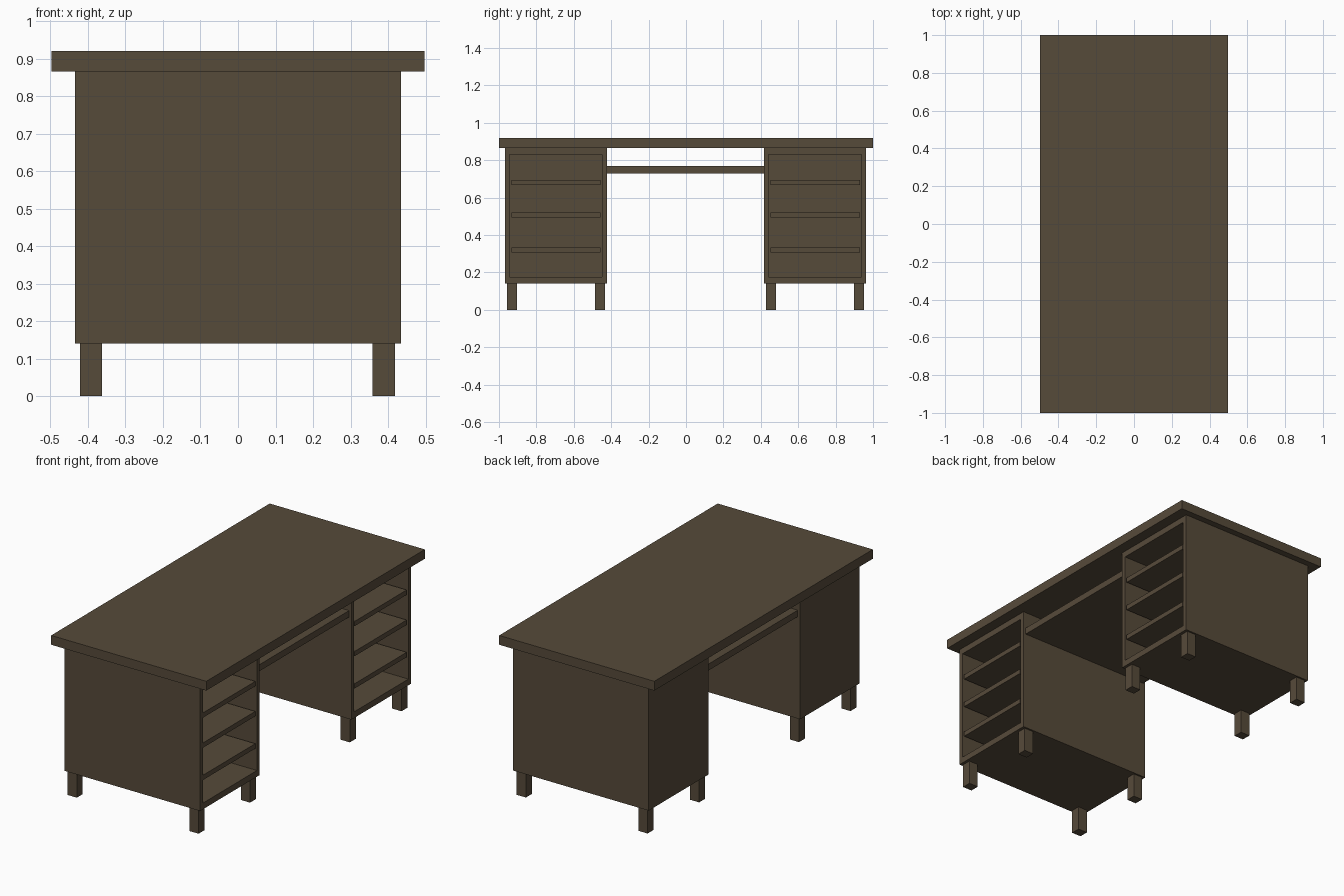
import bpy, bmesh

if "Cube" in bpy.data.objects:
    bpy.data.objects.remove(bpy.data.objects["Cube"])

wood = bpy.data.materials.new("dark wood")
wood.diffuse_color = (0.094, 0.069, 0.042, 1)
wood.use_nodes = True
wood.node_tree.nodes["Principled BSDF"].inputs["Base Color"].default_value = wood.diffuse_color


def finish(name, bm):
    bmesh.ops.recalc_face_normals(bm, faces=bm.faces[:])
    me = bpy.data.meshes.new(name)
    bm.to_mesh(me)
    bm.free()
    me.materials.append(wood)
    ob = bpy.data.objects.new(name, me)
    bpy.context.collection.objects.link(ob)
    return ob


def box_bm(x, y, z):
    bm = bmesh.new()
    bmesh.ops.create_cube(bm, size=1)
    for v in bm.verts:
        v.co = [r[0] if c < 0 else r[1] for c, r in zip(v.co, (x, y, z))]
    return bm


def box(name, x, y, z):
    return finish(name, box_bm(x, y, z))


def carcass(name, x, y, z, wall_y, wall_z, back):
    """Hollow cabinet body, open towards +x."""
    bm = box_bm(x, y, z)
    face = max(bm.faces, key=lambda f: f.calc_center_median().x)
    bmesh.ops.inset_region(bm, faces=[face], thickness=0.01)
    cy, cz = sum(y) / 2, sum(z) / 2
    for v in face.verts:
        v.co.y = y[0] + wall_y if v.co.y < cy else y[1] - wall_y
        v.co.z = z[0] + wall_z if v.co.z < cz else z[1] - wall_z
    new = bmesh.ops.extrude_discrete_faces(bm, faces=[face])["faces"][0]
    for v in new.verts:
        v.co.x = x[0] + back
    return finish(name, bm)


# Desktop and the full-depth tray between the pedestals
box("desktop", (-0.497, 0.497), (-1, 1), (0.866, 0.92))
box("tray", (-0.42, 0.42), (-0.423, 0.418), (0.73, 0.768))

# Two open pedestals with shelves and legs
for side, y0, y1 in (("front", -0.968, -0.423), ("back", 0.417, 0.963)):
    carcass(side + "_pedestal", (-0.435, 0.435), (y0, y1), (0.14, 0.866),
            0.025, 0.036, 0.025)
    for i, z in enumerate((0.306, 0.493, 0.667)):
        box(f"{side}_shelf_{i + 1}", (-0.412, 0.431),
            (y0 + 0.034, y1 - 0.034), (z, z + 0.028))
    for lx in (-0.421, 0.359):
        for ly in (y0 + 0.01, y1 - 0.064):
            box(side + "_leg", (lx, lx + 0.059), (ly, ly + 0.054), (0, 0.14))
